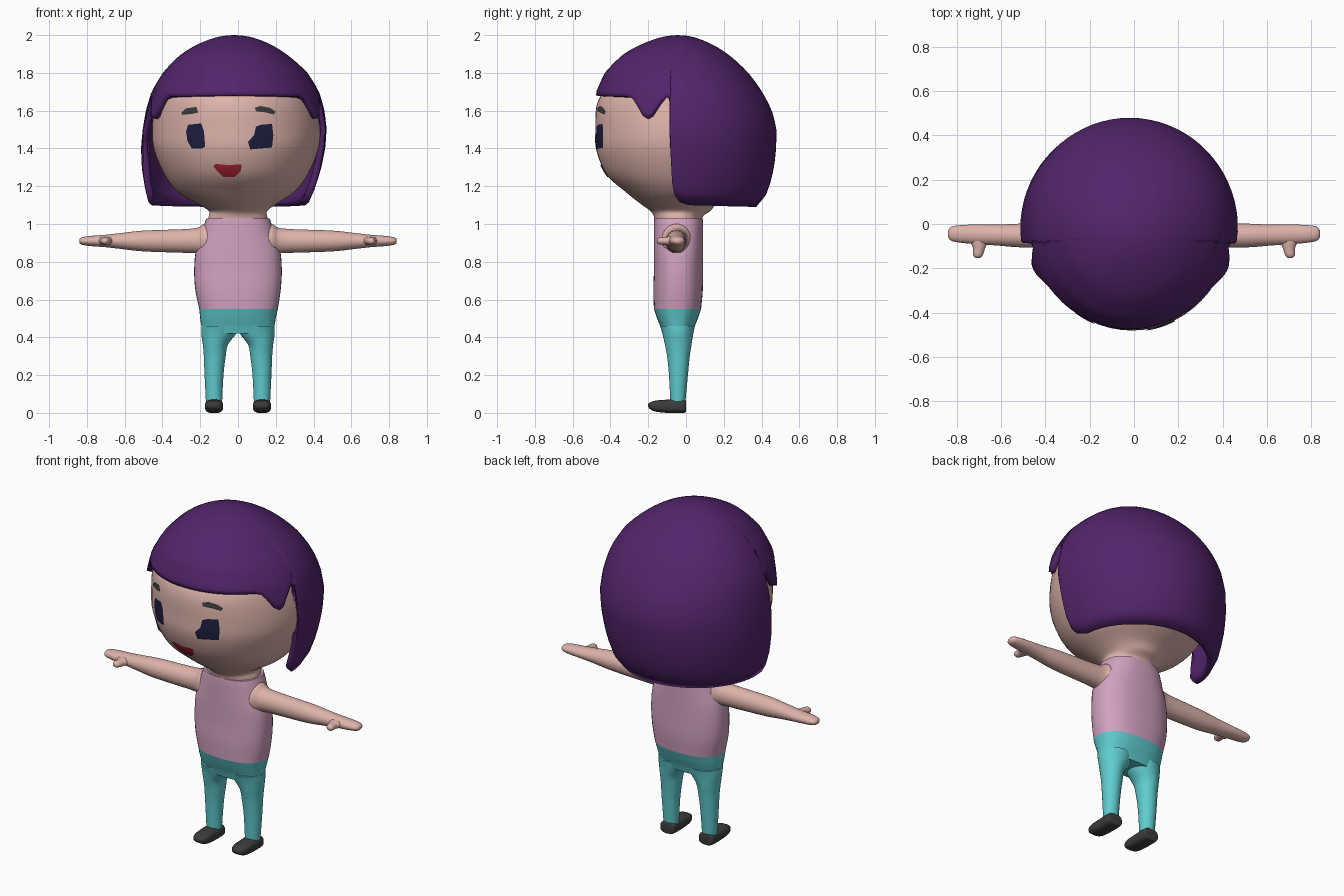
import bpy, bmesh, math
from mathutils import Vector
from mathutils.bvhtree import BVHTree

if "Cube" in bpy.data.objects:
    bpy.data.objects.remove(bpy.data.objects["Cube"])


def material(name, rgb):
    m = bpy.data.materials.new(name)
    m.diffuse_color = (*rgb, 1)
    m.use_nodes = True
    m.node_tree.nodes["Principled BSDF"].inputs["Base Color"].default_value = m.diffuse_color
    return m


SKIN = material("skin", (0.72, 0.45, 0.40))
SHIRT = material("pink shirt", (0.64, 0.36, 0.53))
TEAL = material("teal trousers", (0.115, 0.60, 0.62))
HAIR = material("purple hair", (0.085, 0.018, 0.147))
NAVY = material("navy eyes", (0.013, 0.013, 0.05))
RED = material("red mouth", (0.40, 0.018, 0.033))
CHARCOAL = material("charcoal", (0.045, 0.045, 0.045))


def finish(name, bm, mat, fix_normals=True):
    if fix_normals:
        bmesh.ops.recalc_face_normals(bm, faces=bm.faces)
    me = bpy.data.meshes.new(name)
    bm.to_mesh(me)
    bm.free()
    me.materials.append(mat)
    ob = bpy.data.objects.new(name, me)
    bpy.context.collection.objects.link(ob)
    bpy.ops.object.select_all(action='DESELECT')
    ob.select_set(True)
    bpy.context.view_layer.objects.active = ob
    bpy.ops.object.shade_smooth_by_angle(angle=math.radians(50))
    return ob


def smooth_rings(rings, steps=4):
    """Catmull-Rom interpolation of the ring parameters."""
    out = []
    for i in range(len(rings) - 1):
        p0, p1 = rings[max(i - 1, 0)], rings[i]
        p2, p3 = rings[i + 1], rings[min(i + 2, len(rings) - 1)]
        for k in range(steps):
            t = k / steps
            out.append([0.5 * (2 * b + (c - a) * t + (2 * a - 5 * b + 4 * c - d) * t * t
                               + (3 * b - a - 3 * c + d) * t ** 3)
                        for a, b, c, d in zip(p0, p1, p2, p3)])
    return out + [list(rings[-1])]


def loft(name, rings, mat, axis='z', side=1, power=2.0, n=32):
    """Rings are (position on axis, centre a, centre b, radius a, radius b)."""
    bm = bmesh.new()
    loops = []
    for s, a, b, ra, rb in smooth_rings(rings):
        loop = []
        for i in range(n):
            c, d = math.cos(2 * math.pi * i / n), math.sin(2 * math.pi * i / n)
            u = a + ra * math.copysign(abs(c) ** (2 / power), c)
            v = b + rb * math.copysign(abs(d) ** (2 / power), d)
            p = {'z': (u, v, s), 'x': (s, u, v), 'y': (u, s, v)}[axis]
            loop.append(bm.verts.new((p[0] * side, p[1], p[2])))
        loops.append(loop)
    for l0, l1 in zip(loops, loops[1:]):
        for i in range(n):
            j = (i + 1) % n
            bm.faces.new((l0[i], l0[j], l1[j], l1[i]))
    bm.faces.new(loops[0])
    bm.faces.new(loops[-1])
    return finish(name, bm, mat)


# Head and neck
head = loft("head", [
    (1.00, 0, -.04, .165, .125), (1.04, 0, -.04, .155, .13), (1.07, 0, -.03, .155, .16),
    (1.11, -.005, -.04, .215, .205), (1.17, -.01, -.03, .31, .29), (1.26, -.01, -.02, .38, .40),
    (1.39, -.01, -.02, .435, .455), (1.50, -.01, -.02, .445, .46), (1.62, -.015, -.025, .43, .45),
    (1.70, -.02, -.03, .405, .41), (1.80, -.02, -.04, .335, .34), (1.90, -.02, -.04, .2, .2),
    (1.93, -.02, -.04, .08, .08)], SKIN, n=56)

# Torso and hips
loft("shirt", [
    (.55, .003, -.045, .208, .125), (.65, 0, -.042, .226, .131), (.75, 0, -.04, .232, .13),
    (.85, 0, -.04, .225, .13), (.93, 0, -.04, .20, .13), (1.0, 0, -.04, .178, .13),
    (1.03, 0, -.04, .167, .128)], SHIRT, power=2.4, n=40)
loft("hips", [
    (.42, 0, -.045, .185, .08), (.46, 0, -.045, .193, .092), (.50, 0, -.045, .20, .108),
    (.55, .003, -.045, .208, .125)], TEAL, power=2.4, n=40)

# Limbs, built on both sides
for side, word in ((1, "right"), (-1, "left")):
    loft(word + "_leg", [
        (.06, .127, -.043, .043, .040), (.20, .127, -.04, .050, .050), (.30, .123, -.04, .058, .060),
        (.36, .120, -.041, .066, .070), (.42, .102, -.043, .092, .082),
        (.46, .100, -.045, .094, .092)], TEAL, side=side)
    loft(word + "_shoe", [
        (.0, .127, .035, .036, .026), (-.012, .127, .035, .047, .035), (-.10, .127, .035, .048, .035),
        (-.16, .127, .036, .046, .029), (-.19, .127, .038, .035, .018),
        (-.20, .127, .040, .018, .008)], CHARCOAL, 'y', side, 2.8)
    loft(word + "_arm", [
        (.12, -.05, .915, .080, .088), (.18, -.05, .915, .078, .085), (.215, -.05, .912, .062, .068),
        (.30, -.05, .91, .056, .062), (.50, -.052, .91, .054, .055), (.62, -.05, .91, .047, .042),
        (.70, -.047, .91, .045, .033), (.78, -.045, .91, .040, .027),
        (.825, -.044, .91, .032, .020), (.84, -.044, .91, .015, .010)], SKIN, 'x', side)
    loft(word + "_thumb", [
        (-.05, .70, .91, .050, .026), (-.085, .70, .91, .038, .024), (-.11, .70, .91, .027, .021),
        (-.14, .705, .91, .022, .018), (-.153, .705, .91, .011, .009)], SKIN, 'y', side, n=16)

# Hair: a shell around the head with a hem height that varies by direction
HEIGHT = (2.0, 1.97, 1.9, 1.8, 1.7, 1.6, 1.5, 1.4, 1.3, 1.2, 1.12, 1.085)
FRONT = (0, .155, .30, .405, .453, .462, .465, .465, .465, .46, .45, .44)
BACK = (0, .13, .25, .355, .425, .475, .50, .497, .487, .462, .43, .385)
LEFT = (0, .15, .28, .378, .438, .468, .485, .494, .49, .475, .458, .43)
RIGHT = (0, .15, .275, .388, .45, .478, .49, .482, .462, .432, .40, .365)
HEM = ((0, 1.68), (50, 1.675), (55, 1.665), (59, 1.63), (64, 1.575), (67, 1.56), (70, 1.575),
       (75, 1.64), (79, 1.68), (81.5, 1.66), (82.2, 1.45), (83, 1.22), (84.5, 1.15), (88, 1.115),
       (95, 1.1), (140, 1.092), (180, 1.09))


def lerp_table(xs, ys, x):
    for x0, x1, y0, y1 in zip(xs, xs[1:], ys, ys[1:]):
        if x <= x1:
            return y0 + (y1 - y0) * (x - x0) / (x1 - x0)
    return ys[-1]


def hair_point(phi, z):
    s, c = math.sin(math.radians(phi)), math.cos(math.radians(phi))
    u = math.sqrt(max(2 - z, 0))
    us = [math.sqrt(2 - h) for h in HEIGHT]
    r = (c * c * lerp_table(us, FRONT if c > 0 else BACK, u)
         + s * s * lerp_table(us, RIGHT if s > 0 else LEFT, u))
    return Vector((-.02 + r * s, -.02 - r * c - .02 * max(0, 1 - u / .6), z))


half = sorted({a for a, _ in HEM} | set(range(0, 50, 6)) | set(range(95, 180, 5)))
angles = half + [360 - a for a in reversed(half) if 0 < a < 180]
ROWS = 24
bm = bmesh.new()
apex = bm.verts.new(hair_point(0, 2.0))
columns = []
for a in angles:
    hem = lerp_table([h[0] for h in HEM], [h[1] for h in HEM], min(a, 360 - a))
    columns.append([bm.verts.new(hair_point(a, 2 - (2 - hem) * (k / ROWS) ** 1.7))
                    for k in range(1, ROWS + 1)])
for i, c0 in enumerate(columns):
    c1 = columns[(i + 1) % len(columns)]
    bm.faces.new((apex, c0[0], c1[0]))
    for k in range(ROWS - 1):
        bm.faces.new((c0[k], c0[k + 1], c1[k + 1], c1[k]))
hair = finish("hair", bm, HAIR, fix_normals=False)
shell = hair.modifiers.new("thickness", 'SOLIDIFY')
shell.thickness = 0.035
shell.offset = -1

# Face details: thin plates laid on the front of the head
bm = bmesh.new()
bm.from_mesh(head.data)
tree = BVHTree.FromBMesh(bm)
bm.free()


def face_plate(name, outline, mat):
    bm = bmesh.new()
    n = len(outline)
    cx, cz = sum(p[0] for p in outline) / n, sum(p[1] for p in outline) / n

    def on_face(x, z):
        hit = tree.ray_cast(Vector((x, -2, z)), Vector((0, 1, 0)))[0]
        return bm.verts.new((x, hit.y - .006, z))

    centre = on_face(cx, cz)
    rings = [[on_face(cx + (x - cx) * f, cz + (z - cz) * f) for x, z in outline]
             for f in (.33, .67, 1)]
    for i in range(n):
        j = (i + 1) % n
        bm.faces.new((centre, rings[0][i], rings[0][j]))
        for r0, r1 in zip(rings, rings[1:]):
            bm.faces.new((r0[i], r1[i], r1[j], r0[j]))
    bm.normal_update()
    bmesh.ops.reverse_faces(bm, faces=[f for f in bm.faces if f.normal.y > 0])
    return finish(name, bm, mat, fix_normals=False)


face_plate("left_eye", [(-.265, 1.525), (-.195, 1.533), (-.18, 1.49), (-.174, 1.41), (-.19, 1.40),
                        (-.245, 1.40), (-.268, 1.44), (-.275, 1.49)], NAVY)
face_plate("right_eye", [(.095, 1.515), (.12, 1.525), (.18, 1.53), (.187, 1.47), (.18, 1.405),
                         (.065, 1.395), (.053, 1.435), (.085, 1.47)], NAVY)
face_plate("left_brow", [(-.30, 1.59), (-.275, 1.612), (-.22, 1.62), (-.21, 1.59), (-.24, 1.583),
                         (-.295, 1.578)], CHARCOAL)
face_plate("right_brow", [(.09, 1.615), (.12, 1.625), (.17, 1.615), (.20, 1.595), (.19, 1.58),
                          (.14, 1.592), (.095, 1.596)], CHARCOAL)
face_plate("mouth", [(-.13, 1.305), (-.12, 1.318), (-.05, 1.312), (.02, 1.316), (.015, 1.28),
                     (-.015, 1.25), (-.08, 1.25), (-.11, 1.28)], RED)
